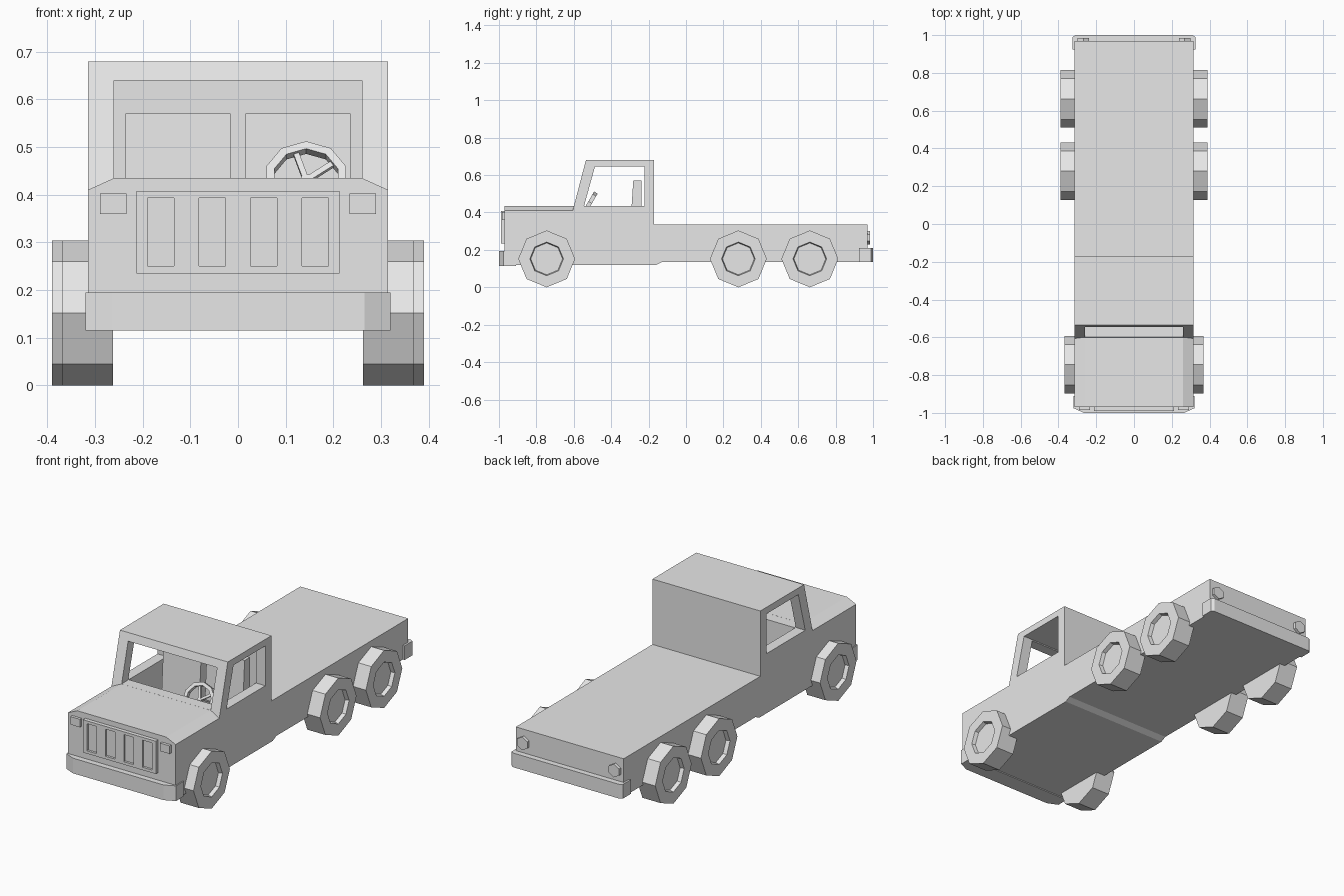
import bpy, bmesh, math
from mathutils import Matrix, Vector

cube = bpy.data.objects.get("Cube")
if cube:
    bpy.data.objects.remove(cube, do_unlink=True)

GREY = (0.8, 0.8, 0.8, 1)
mat = bpy.data.materials.new("light grey")
mat.use_nodes = True
mat.diffuse_color = GREY
mat.node_tree.nodes["Principled BSDF"].inputs["Base Color"].default_value = GREY


def finish(name, bm):
    bmesh.ops.remove_doubles(bm, verts=bm.verts, dist=1e-5)
    bmesh.ops.recalc_face_normals(bm, faces=bm.faces)
    mesh = bpy.data.meshes.new(name)
    bm.to_mesh(mesh)
    bm.free()
    mesh.materials.append(mat)
    obj = bpy.data.objects.new(name, mesh)
    bpy.context.collection.objects.link(obj)
    return obj


def prism(name, outline, axis, low, high):
    """Extrude a closed outline along x, y or z."""
    place = {"x": lambda a, b, t: (t, a, b),
             "y": lambda a, b, t: (a, t, b),
             "z": lambda a, b, t: (a, b, t)}[axis]
    bm = bmesh.new()
    face = bm.faces.new([bm.verts.new(place(a, b, low)) for a, b in outline])
    moved = bmesh.ops.extrude_face_region(bm, geom=[face])["geom"]
    bmesh.ops.translate(bm, vec=Vector(place(0, 0, high - low)),
                        verts=[v for v in moved if isinstance(v, bmesh.types.BMVert)])
    return finish(name, bm)


def box(name, x, y, z):
    return prism(name, [(x[0], z[0]), (x[1], z[0]), (x[1], z[1]), (x[0], z[1])], "y", *y)


def lathe(name, profile, sides, matrix, closed=False):
    """Turn (height, radius) points around local z."""
    bm = bmesh.new()
    verts = [bm.verts.new((r, 0, h)) for h, r in profile]
    edges = [bm.edges.new(pair) for pair in zip(verts, verts[1:])]
    if closed:
        edges.append(bm.edges.new((verts[-1], verts[0])))
    bmesh.ops.spin(bm, geom=verts + edges, cent=(0, 0, 0), axis=(0, 0, 1),
                   angle=math.tau, steps=sides)
    bm.transform(matrix)
    return finish(name, bm)


def carve(obj, cutter):
    cutter.hide_render = True
    mod = obj.modifiers.new("opening", "BOOLEAN")
    mod.operation = "DIFFERENCE"
    mod.solver = "EXACT"
    mod.object = cutter
    bpy.context.view_layer.objects.active = obj
    bpy.ops.object.modifier_apply(modifier=mod.name)
    bpy.data.objects.remove(cutter, do_unlink=True)


# Cab shell with open windscreen, side windows and interior
W = 0.315
cab = prism("cab", [(-0.97, 0.12), (-0.97, 0.41), (-0.606, 0.41), (-0.535, 0.68),
                    (-0.17, 0.68), (-0.17, 0.12)], "x", -W, W)
carve(cab, prism("interior_cutter", [(-0.7, 0.435), (-0.7, 0.64), (-0.215, 0.64),
                                     (-0.215, 0.2), (-0.54, 0.2), (-0.54, 0.435)],
                 "x", -0.26, 0.26))
carve(cab, prism("window_cutter", [(-0.545, 0.435), (-0.487, 0.645), (-0.222, 0.645),
                                   (-0.222, 0.435)], "x", -0.5, 0.5))
prism("hood", [(-W, 0.41), (-0.26, 0.435), (0.26, 0.435), (W, 0.41)], "y", -0.97, -0.6)

# Flat load bed
prism("bed", [(-0.17, 0.12), (-0.16, 0.12), (-0.13, 0.135), (0.97, 0.135),
              (0.97, 0.335), (-0.17, 0.335)], "x", -W, W)

# Bumpers with cropped corners
prism("front_bumper", [(-0.32, -0.91), (-0.32, -0.975), (-0.265, -1), (0.265, -1),
                       (0.32, -0.975), (0.32, -0.91)], "z", 0.115, 0.195)
prism("rear_bumper", [(-0.325, 0.925), (-0.325, 0.99), (-0.31, 1), (0.31, 1),
                      (0.325, 0.99), (0.325, 0.925)], "z", 0.135, 0.21)

# Grille with four upright slots
grille = box("grille", (-0.213, 0.213), (-0.99, -0.965), (0.235, 0.408))
for i in range(4):
    x = (i - 1.5) * 0.108
    carve(grille, box("slot_cutter", (x - 0.028, x + 0.028), (-1.1, -0.978), (0.25, 0.393)))

hexagon_turn = Matrix.Rotation(-math.pi / 2, 4, "X")
for side, s in (("left", 1), ("right", -1)):
    # Lights
    cx = s * 0.262
    box(side + "_headlight", (cx - 0.028, cx + 0.028), (-0.985, -0.965), (0.36, 0.402))
    lathe(side + "_taillight", [(-0.01, 0), (-0.01, 0.035), (0.015, 0.035), (0.015, 0)], 6,
          Matrix.Translation((s * 0.268, 0.97, 0.265)) @ hexagon_turn
          @ Matrix.Rotation(math.pi / 2, 4, "Z"))

    # Eight-sided wheels with sunken hubs
    for label, y, outer in (("front", -0.745, 0.368), ("middle", 0.28, 0.39),
                            ("rear", 0.662, 0.39)):
        lathe(f"{side}_{label}_wheel",
              [(outer - 0.106, 0), (outer - 0.106, 0.152), (outer, 0.152), (outer, 0.09),
               (outer - 0.02, 0.085), (outer - 0.02, 0)], 8,
              Matrix.Translation((0, y, 0.152)) @ Matrix.Rotation(s * math.pi / 2, 4, "Y"))

    # Seats
    cx = s * 0.126
    prism(side + "_seat", [(-0.43, 0.2), (-0.43, 0.3), (-0.3, 0.29), (-0.282, 0.57),
                           (-0.238, 0.57), (-0.238, 0.2)], "x", cx - 0.11, cx + 0.11)

# Steering wheel: ten-sided rim, crossed spokes and column
tilt = Matrix.Translation((0.143, -0.525, 0.43)) @ Matrix.Rotation(math.radians(60), 4, "X") \
    @ Matrix.Rotation(math.pi / 10, 4, "Z")
lathe("steering_rim", [(-0.01, 0.07), (-0.01, 0.088), (0.012, 0.088), (0.012, 0.07)],
      10, tilt, closed=True)
for i in range(2):
    spoke = box("steering_spoke", (-0.075, 0.075), (-0.006, 0.006), (-0.006, 0.004))
    spoke.data.transform(tilt @ Matrix.Rotation(math.radians(18 + 72 * i), 4, "Z"))
lathe("steering_column", [(-0.08, 0), (-0.08, 0.012), (0.006, 0.012), (0.006, 0)], 8, tilt)
